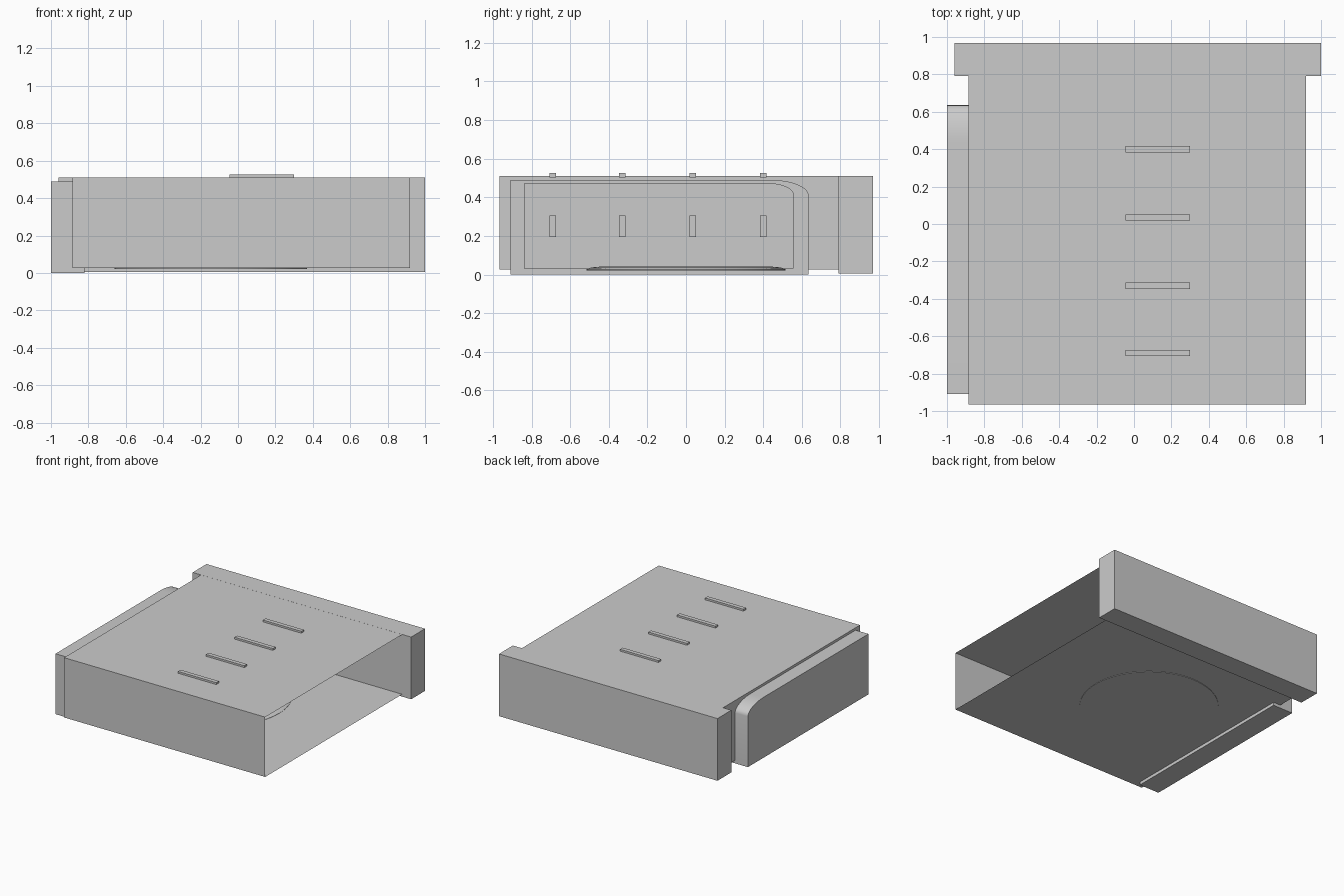
import bpy, bmesh, math

if "Cube" in bpy.data.objects:
    bpy.data.objects.remove(bpy.data.objects["Cube"])


def finish(name, bm, normals=True):
    if normals:
        bmesh.ops.recalc_face_normals(bm, faces=bm.faces)
    mesh = bpy.data.meshes.new(name)
    bm.to_mesh(mesh)
    bm.free()
    ob = bpy.data.objects.new(name, mesh)
    bpy.context.collection.objects.link(ob)
    return ob


def box_bm(x0, x1, y0, y1, z0, z1):
    bm = bmesh.new()
    bmesh.ops.create_cube(bm, size=1)
    for v in bm.verts:
        v.co = ((x0 + x1) / 2 + v.co.x * (x1 - x0),
                (y0 + y1) / 2 + v.co.y * (y1 - y0),
                (z0 + z1) / 2 + v.co.z * (z1 - z0))
    return bm


def smooth(ob, angle=30):
    bpy.ops.object.select_all(action='DESELECT')
    ob.select_set(True)
    bpy.context.view_layer.objects.active = ob
    bpy.ops.object.shade_smooth_by_angle(angle=math.radians(angle))


# Thin body shell, open at the right and at the back
bm = box_bm(-0.885, 0.92, -0.965, 0.83, 0.025, 0.51)
bm.normal_update()
gone = [f for f in bm.faces if f.normal.x > 0.9 or f.normal.y > 0.9]
bmesh.ops.delete(bm, geom=gone, context='FACES')
finish("body_shell", bm, normals=False)

# Back block
finish("back_block", box_bm(-0.96, 1.0, 0.79, 0.968, 0.006, 0.5105))

# Vent bars on the top and on the left wall
for i, y in enumerate((-0.69, -0.33, 0.035, 0.40)):
    finish(f"top_bar_{i + 1}", box_bm(-0.045, 0.30, y - 0.017, y + 0.017, 0.503, 0.525))
    finish(f"side_bar_{i + 1}", box_bm(-0.935, -0.865, y - 0.017, y + 0.017, 0.195, 0.305))


# Left side cover: rounded panel, hollow on its inner side
def outline(y0, y1, z0, z1, ry, rz, n=10):
    pts = [(y0, z0), (y1, z0)]
    for k in range(n + 1):
        a = math.pi / 2 * k / n
        pts.append((y1 - ry + ry * math.cos(a), z1 - rz + rz * math.sin(a)))
    return pts + [(y0, z1)]


outer = outline(-0.91, 0.635, 0.0, 0.49, 0.20, 0.08)
inner = outline(-0.835, 0.555, 0.03, 0.47, 0.13, 0.055)
bm = bmesh.new()
rings = [[bm.verts.new((x, y, z)) for y, z in prof]
         for x, prof in ((-1.0, outer), (-0.82, outer), (-0.82, inner), (-0.95, inner))]
for a, b in zip(rings, rings[1:]):
    for i in range(len(a)):
        j = (i + 1) % len(a)
        bm.faces.new((a[i], a[j], b[j], b[i]))
bm.faces.new(rings[0])
bm.faces.new(rings[-1])
smooth(finish("side_cover", bm))

# Shallow domed disc set in the floor
bm = bmesh.new()
prev = None
n = 64
for r, z in ((0.515, 0.021), (0.515, 0.027), (0.50, 0.034), (0.47, 0.039), (0.42, 0.042)):
    ring = [bm.verts.new((-0.145 + r * math.cos(2 * math.pi * k / n),
                          r * math.sin(2 * math.pi * k / n), z)) for k in range(n)]
    if prev:
        for k in range(n):
            m = (k + 1) % n
            bm.faces.new((prev[k], prev[m], ring[m], ring[k]))
    else:
        bm.faces.new(ring)
    prev = ring
bm.faces.new(prev)
smooth(finish("floor_disc", bm))
